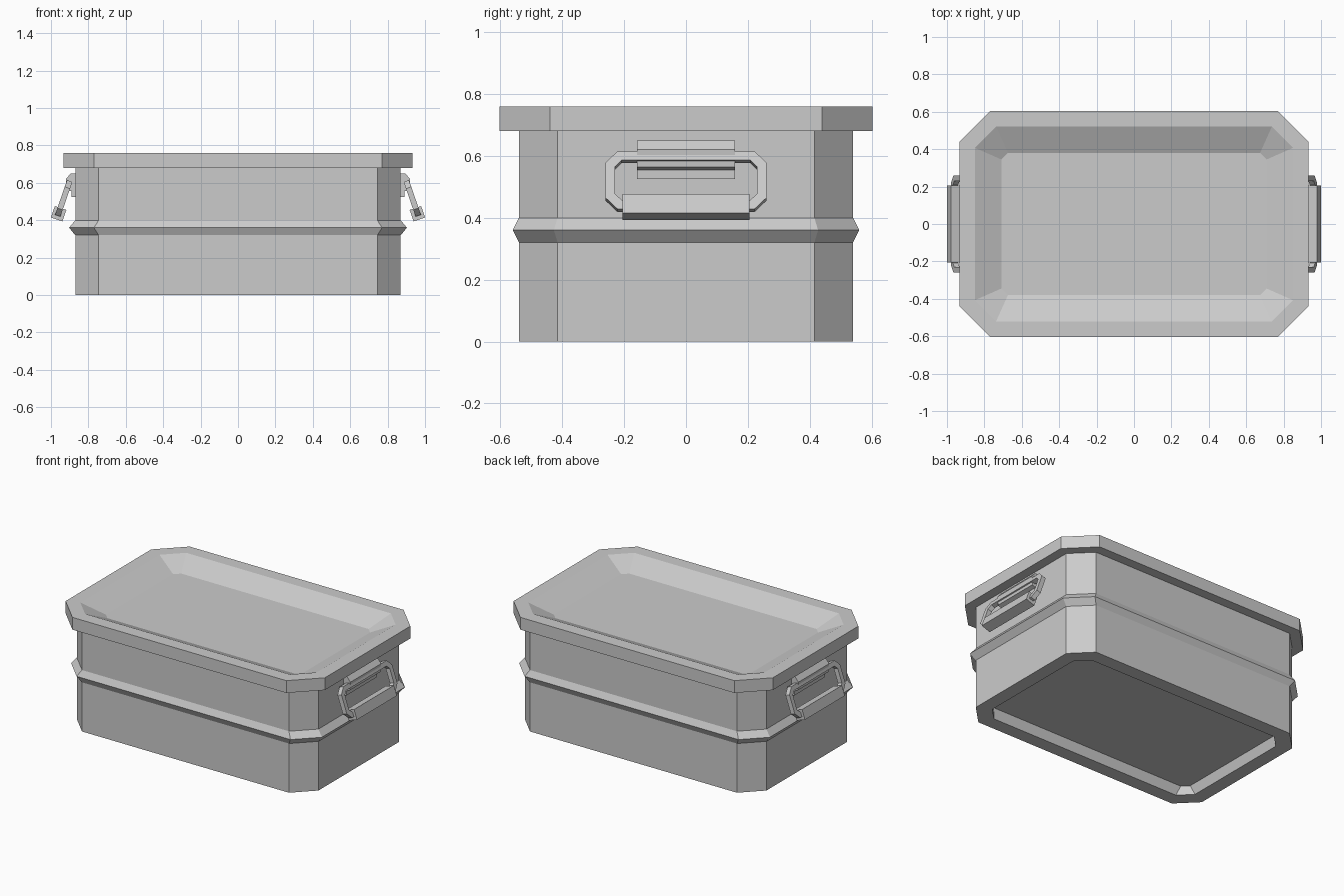
import bpy, bmesh
from math import radians, pi
from mathutils import Matrix

if "Cube" in bpy.data.objects:
    bpy.data.objects.remove(bpy.data.objects["Cube"])

metal = bpy.data.materials.new("grey_metal")
GREY = (0.6, 0.6, 0.6, 1)
metal.use_nodes = True
metal.diffuse_color = GREY
metal.node_tree.nodes["Principled BSDF"].inputs["Base Color"].default_value = GREY


def octagon(hx, hy, c, z):
    """Rectangle with cut corners, counter-clockwise."""
    return [(hx, c - hy, z), (hx, hy - c, z), (hx - c, hy, z), (c - hx, hy, z),
            (-hx, hy - c, z), (-hx, c - hy, z), (c - hx, -hy, z), (hx - c, -hy, z)]


def loft(name, rings, matrix=Matrix(), closed=False):
    """Skin a stack of rings, capped at the ends or closed into a loop."""
    bm = bmesh.new()
    loops = [[bm.verts.new(p) for p in ring] for ring in rings]
    pairs = list(zip(loops, loops[1:]))
    if closed:
        pairs.append((loops[-1], loops[0]))
    else:
        bm.faces.new(loops[0][::-1])
        bm.faces.new(loops[-1])
    for low, high in pairs:
        for i in range(len(low)):
            j = (i + 1) % len(low)
            bm.faces.new((low[i], low[j], high[j], high[i]))
    bm.transform(matrix)
    bmesh.ops.recalc_face_normals(bm, faces=bm.faces)
    mesh = bpy.data.meshes.new(name)
    bm.to_mesh(mesh)
    bm.free()
    mesh.materials.append(metal)
    obj = bpy.data.objects.new(name, mesh)
    bpy.context.collection.objects.link(obj)
    return obj


# Body: recessed base, straight walls and a pointed ridge
HX, HY, CUT = 0.87, 0.54, 0.125
loft("box_body", [
    octagon(0.76, 0.43, 0.04, 0.06),
    octagon(0.78, 0.45, 0.08, 0),
    octagon(HX, HY, CUT, 0),
    octagon(HX, HY, CUT, 0.32),
    octagon(0.903, 0.56, 0.133, 0.36),
    octagon(HX, HY, CUT, 0.40),
    octagon(HX, HY, CUT, 0.69)])

# Lid: overhanging rim with a sloped dish in the top
loft("lid", [
    octagon(0.933, 0.603, 0.163, 0.68),
    octagon(0.933, 0.603, 0.163, 0.76),
    octagon(0.85, 0.52, 0.113, 0.76),
    octagon(0.709, 0.38, 0.035, 0.695)])

# Handles: wall bracket, hanging loop and square grip on each end
BRACKET = [(0.865, 0.525), (0.89, 0.525), (0.89, 0.555), (0.915, 0.565),
           (0.92, 0.62), (0.895, 0.65), (0.865, 0.65)]
HANG = Matrix.Rotation(radians(71), 4, "Y")
for side, turn in (("left", 0), ("right", pi)):
    spin = Matrix.Rotation(turn, 4, "Z")
    loft(side + "_handle_bracket",
         [[(x, y, z) for x, z in BRACKET] for y in (-0.158, 0.158)], spin)

    bar = 0.015
    loop_rings = [octagon(0.098, 0.26, 0.038, -bar), octagon(0.098, 0.26, 0.038, bar),
                  octagon(0.068, 0.23, 0.022, bar), octagon(0.068, 0.23, 0.022, -bar)]
    loft(side + "_handle_loop", loop_rings,
         spin @ Matrix.Translation((0.932, 0, 0.517)) @ HANG, closed=True)

    g = 0.0325
    square = [(-g, -g), (g, -g), (g, g), (-g, g)]
    loft(side + "_handle_grip",
         [[(x, y, z) for x, z in square] for y in (-0.205, 0.205)],
         spin @ Matrix.Translation((0.959, 0, 0.435)) @ HANG)
